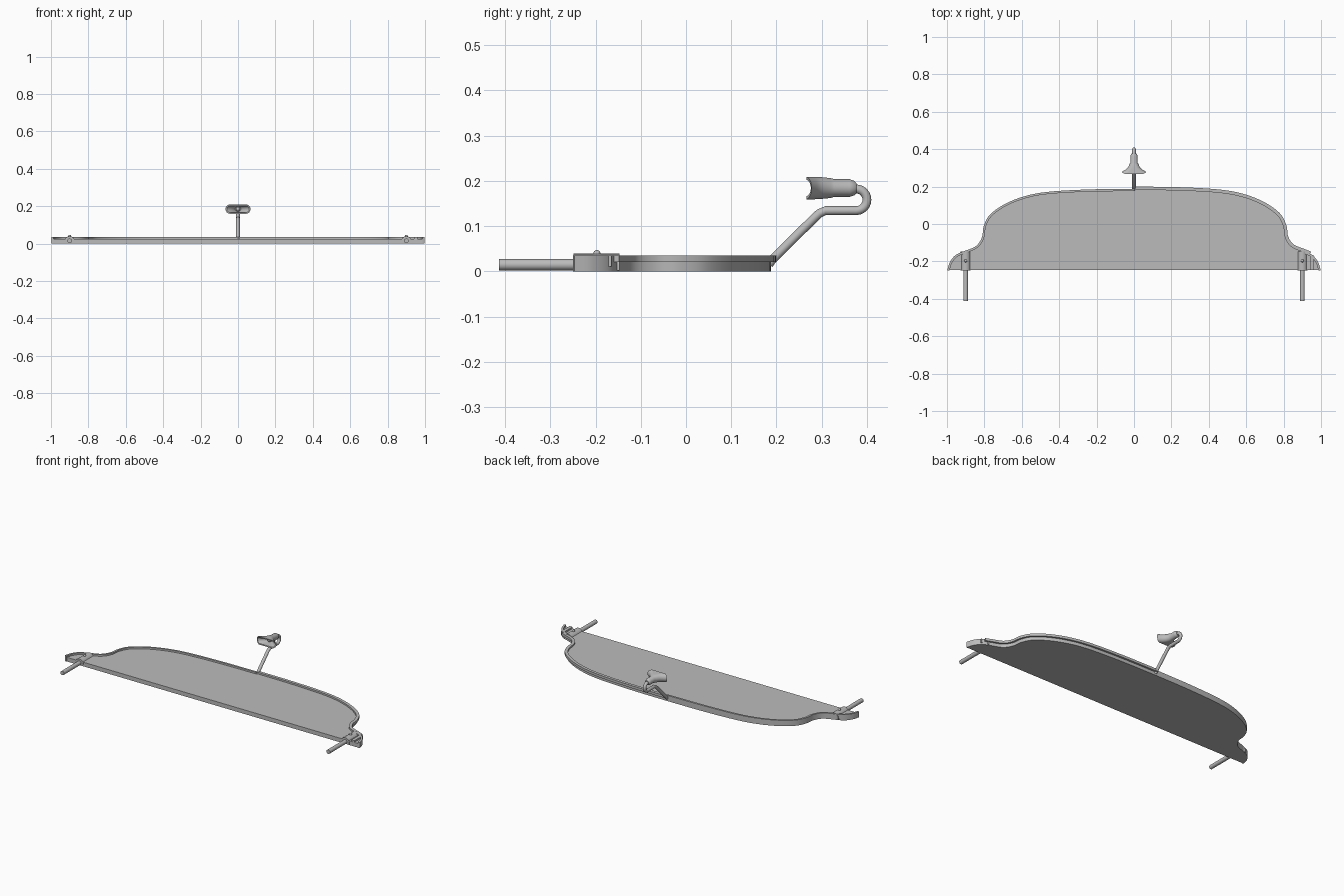
import bpy, bmesh, math
from mathutils import Vector

cube = bpy.data.objects.get("Cube")
if cube:
    bpy.data.objects.remove(cube)

metal = bpy.data.materials.new("grey metal")
metal.use_nodes = True
GREY = (0.5, 0.5, 0.5, 1)
metal.diffuse_color = GREY
metal.node_tree.nodes["Principled BSDF"].inputs["Base Color"].default_value = GREY


def finish(name, bm, angle=35):
    bmesh.ops.recalc_face_normals(bm, faces=bm.faces)
    mesh = bpy.data.meshes.new(name)
    bm.to_mesh(mesh)
    bm.free()
    obj = bpy.data.objects.new(name, mesh)
    bpy.context.collection.objects.link(obj)
    mesh.materials.append(metal)
    bpy.ops.object.select_all(action='DESELECT')
    obj.select_set(True)
    bpy.context.view_layer.objects.active = obj
    bpy.ops.object.shade_smooth_by_angle(angle=math.radians(angle))
    return obj


def smooth_path(pts, steps=6):
    """Catmull-Rom curve through the points."""
    p = [Vector(q) for q in pts]
    p = [p[0] * 2 - p[1]] + p + [p[-1] * 2 - p[-2]]
    out = []
    for i in range(1, len(p) - 2):
        a, b, c, d = p[i - 1:i + 3]
        for k in range(steps):
            t = k / steps
            out.append(0.5 * (2 * b + (c - a) * t + (2 * a - 5 * b + 4 * c - d) * t * t
                              + (3 * b - a - 3 * c + d) * t ** 3))
    return out + [p[-2]]


def loft(name, rings, angle=35, caps=True):
    """Skin a list of closed rings of points."""
    bm = bmesh.new()
    vs = [[bm.verts.new(v) for v in ring] for ring in rings]
    n = len(vs[0])
    for r, s in zip(vs, vs[1:]):
        for i in range(n):
            bm.faces.new((r[i], r[(i + 1) % n], s[(i + 1) % n], s[i]))
    if caps:
        bm.faces.new(vs[0])
        bm.faces.new(vs[-1])
    return finish(name, bm, angle)


def strip(name, path, lo, hi, z0, z1):
    """Rectangular band that follows a path, between two sideways offsets."""
    rings = []
    for i, p in enumerate(path):
        t = (path[min(i + 1, len(path) - 1)] - path[max(i - 1, 0)]).normalized()
        nrm = Vector((t.y, -t.x))
        a, b = p + nrm * lo, p + nrm * hi
        rings.append([(a.x, a.y, z0), (b.x, b.y, z0), (b.x, b.y, z1), (a.x, a.y, z1)])
    return loft(name, rings)


# Panel outline, right-hand side of the plan from front corner to back centre
half = smooth_path([(0.998, -0.247), (0.985, -0.205), (0.955, -0.167), (0.91, -0.146),
                    (0.845, -0.118), (0.813, -0.07), (0.803, -0.01), (0.77, 0.05),
                    (0.69, 0.107), (0.58, 0.15), (0.45, 0.173), (0.235, 0.185), (0, 0.188)])
mirror = [Vector((-p.x, p.y)) for p in half]
outline = half + mirror[-2::-1]
loft("panel", [[(p.x, p.y, z) for p in outline] for z in (0, 0.025)])

# Raised border on one half, overhanging flange on the other
strip("right_border", mirror, 0, 0.012, 0, 0.035)
strip("left_flange", half[14:], -0.006, 0.012, 0.02, 0.035)
strip("left_end_wall", half[:19], -0.012, 0, 0, 0.035)
strip("left_end_rib", [Vector((0.95, -0.246)), Vector((0.95, -0.165))], -0.01, 0.01, 0.01, 0.035)

# Mounting pegs, half-round sockets and their screws
for side, x in (("left", 0.9), ("right", -0.9)):
    arc = [(x + 0.027 * math.cos(a * math.pi / 12), 0.012 + 0.027 * math.sin(a * math.pi / 12))
           for a in range(13)]
    prof = [(x - 0.027, 0.002), (x + 0.027, 0.002)] + arc
    loft(side + "_socket", [[(u, y, w) for u, w in prof] for y in (-0.249, -0.147)])
    peg = [(x + 0.0125 * math.cos(a * math.pi / 10), 0.0145 + 0.0125 * math.sin(a * math.pi / 10))
           for a in range(20)]
    loft(side + "_peg", [[(u, y, w) for u, w in peg] for y in (-0.413, -0.2)])
    bm = bmesh.new()
    bmesh.ops.create_uvsphere(bm, u_segments=16, v_segments=8, radius=0.008)
    bmesh.ops.translate(bm, verts=bm.verts, vec=(x, -0.197, 0.039))
    finish(side + "_screw", bm)

# Lamp arm: slanted rod that ends in a hook
bend = [(0.376 + 0.024 * math.sin(a * math.pi / 12), 0.158 - 0.024 * math.cos(a * math.pi / 12))
        for a in range(13)]
path = [(0.183, 0.015), (0.19, 0.025), (0.285, 0.119), (0.295, 0.128), (0.308, 0.134)] + bend + [(0.36, 0.183)]
rings = []
for i, p in enumerate(path):
    q, r = path[max(i - 1, 0)], path[min(i + 1, len(path) - 1)]
    t = (Vector(r) - Vector(q)).normalized()
    ring = []
    for k in range(16):
        a = k * math.pi / 8
        c, s = 0.0098 * math.cos(a), 0.0098 * math.sin(a)
        ring.append((c, p[0] - t.y * s, p[1] + t.x * s))
    rings.append(ring)
loft("lamp_arm", rings, 50)


def shade_ring(y, hx, hz, curve):
    """Stadium section whose sides sweep back."""
    ring = []
    for k in range(40):
        a = (k + 0.5) * math.pi / 20
        x = hz * math.cos(a) + math.copysign(hx - hz, math.cos(a))
        ring.append((x, y + curve * (x / hx) ** 2, 0.184 + hz * math.sin(a)))
    return ring


# Lamp shade: round neck flaring into a wide, flat mouth with a hollow inside
loft("lamp_shade", [shade_ring(*s) for s in (
    (0.377, 0.011, 0.011, 0), (0.372, 0.016, 0.016, 0), (0.362, 0.0195, 0.0195, 0),
    (0.328, 0.0195, 0.0195, 0), (0.320, 0.024, 0.022, 0), (0.300, 0.032, 0.024, 0.003),
    (0.280, 0.046, 0.025, 0.010), (0.257, 0.067, 0.025, 0.021), (0.257, 0.060, 0.018, 0.019),
    (0.282, 0.040, 0.017, 0.008), (0.305, 0.024, 0.016, 0), (0.320, 0.015, 0.014, 0))], 40)

# Bulb inside the shade
bm = bmesh.new()
bmesh.ops.create_uvsphere(bm, u_segments=16, v_segments=10, radius=0.012)
bmesh.ops.translate(bm, verts=bm.verts, vec=(0, 0.305, 0.184))
finish("lamp_bulb", bm)
